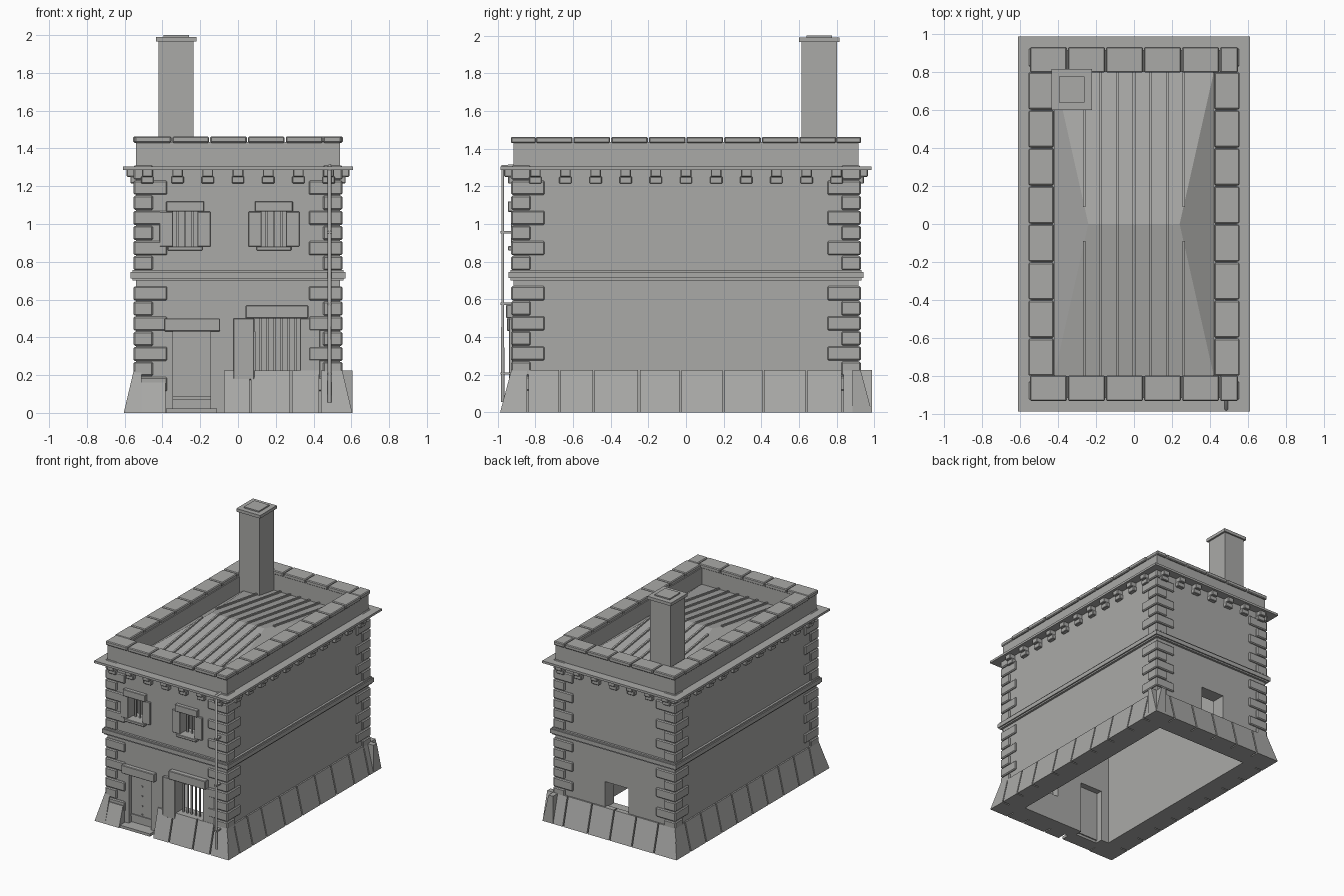
import bpy, bmesh

cube = bpy.data.objects.get("Cube")
if cube:
    bpy.data.objects.remove(cube, do_unlink=True)

stone = bpy.data.materials.new("warm grey stone")
stone.use_nodes = True
GREY = (0.40, 0.40, 0.39, 1)
stone.diffuse_color = GREY
stone.node_tree.nodes["Principled BSDF"].inputs["Base Color"].default_value = GREY

WX, WY = 0.54, 0.915          # outer wall half sizes
IX, IY = 0.415, 0.80          # inner wall half sizes
BX, BY = 0.605, 0.987         # foot of the plinth
SIDES = ("front", "back", "right", "left")


def place(side, u, v, z):
    """u runs along a wall, v points out of it."""
    return {"front": (u, -v, z), "back": (u, v, z),
            "right": (v, u, z), "left": (-v, u, z)}[side]


def wall(side):
    return (WY, WX) if side in ("front", "back") else (WX, WY)


def prism(bm, bottom, top):
    lo = [bm.verts.new(p) for p in bottom]
    hi = [bm.verts.new(p) for p in top]
    bm.faces.new(lo)
    bm.faces.new(hi)
    n = len(lo)
    for i in range(n):
        j = (i + 1) % n
        bm.faces.new((lo[i], lo[j], hi[j], hi[i]))


def block(bm, side, u0, u1, v0, v1, z0, z1):
    ring = ((u0, v0), (u1, v0), (u1, v1), (u0, v1))
    prism(bm, [place(side, u, v, z0) for u, v in ring],
          [place(side, u, v, z1) for u, v in ring])


def box(bm, x0, x1, y0, y1, z0, z1):
    block(bm, "back", x0, x1, y0, y1, z0, z1)


def finish(bm, name, bevel=0):
    bmesh.ops.recalc_face_normals(bm, faces=bm.faces)
    mesh = bpy.data.meshes.new(name)
    bm.to_mesh(mesh)
    bm.free()
    mesh.materials.append(stone)
    ob = bpy.data.objects.new(name, mesh)
    bpy.context.collection.objects.link(ob)
    if bevel:
        mod = ob.modifiers.new("worn edges", "BEVEL")
        mod.width = bevel
        mod.segments = 1
    return ob


def boxes(name, items, bevel=0):
    bm = bmesh.new()
    for item in items:
        box(bm, *item)
    return finish(bm, name, bevel)


def rings(name, levels):
    """Bands round the building: outward reach, bottom, top."""
    bm = bmesh.new()
    for out, z0, z1 in levels:
        for side in SIDES:
            v, u = wall(side)
            end = u + out if side in ("front", "back") else u - 0.02
            block(bm, side, -end, end, v - 0.02, v + out, z0, z1)
    return finish(bm, name)


# Hollow walls with the openings cut through
walls = boxes("walls", [(-WX, WX, -WY, WY, 0, 1.435)])
openings = [(-IX, IX, -IY, IY, -0.1, 1.6),
            (-0.345, -0.145, -1, -0.7, -0.05, 0.43),
            (0.085, 0.33, -1, -0.7, 0.225, 0.5),
            (-0.345, -0.215, -1, -0.7, 0.88, 1.065),
            (0.125, 0.255, -1, -0.7, 0.88, 1.065),
            (-0.12, 0.09, 0.7, 1, 0.215, 0.43)]
for item in openings:
    cutter = boxes("opening_cutter", [item])
    cutter.hide_render = True
    mod = walls.modifiers.new("opening", "BOOLEAN")
    mod.object = cutter
    mod.solver = "EXACT"
    bpy.context.view_layer.objects.active = walls
    bpy.ops.object.modifier_apply(modifier=mod.name)
    bpy.data.objects.remove(cutter, do_unlink=True)

# Battered plinth stones; the back corner on +x is square, the rest mitred
joints = {"front": (-0.08, 0.065, 0.28, 0.435, BX),
          "back": (-BX, -0.4, -0.2, 0, 0.2, 0.42, BX),
          "right": (-BY, -0.84, -0.67, -0.49, -0.25, -0.03, 0.2, 0.41, 0.64, 0.83, BY),
          "left": (-BY, -0.8, -0.6, -0.4, -0.2, 0, 0.2, 0.4, 0.6, 0.8, BY)}
bm = bmesh.new()
for side, cuts in joints.items():
    v, end = wall(side)
    foot = BY if side in ("front", "back") else BX
    for a, b in zip(cuts, cuts[1:]):
        a0, b0 = a + 0.005, b - 0.005
        a1, b1 = a0, b0
        if a == cuts[0] and side != "front":
            a0, a1 = a, -end - 0.01
        if b == cuts[-1]:
            square = side in ("back", "right")
            b0, b1 = b, (b if square else end + 0.01)
        prism(bm, [place(side, *p, 0) for p in ((a0, v - 0.03), (b0, v - 0.03), (b0, foot), (a0, foot))],
              [place(side, *p, 0.225) for p in ((a1, v - 0.03), (b1, v - 0.03), (b1, v + 0.012), (a1, v + 0.012))])
# low stone left of the door
prism(bm, [place("front", *p, 0) for p in ((-BX, 0.89), (-0.385, 0.89), (-0.385, BY), (-BX, BY))],
      [place("front", *p, 0.16) for p in ((-0.555, 0.89), (-0.385, 0.89), (-0.385, 0.935), (-0.555, 0.935))])
finish(bm, "plinth")

# Corner quoins, alternating long and short
bm = bmesh.new()
for side in SIDES:
    v, end = wall(side)
    for sign in (-1, 1):
        for row in range(15):
            z = 0.113 + row * 0.08
            if 0.69 < z + 0.04 < 0.76:
                continue
            is_long = row % 2 == 0 if z < 0.7 else row % 2 == 1
            inner = end - (0.165 if is_long else 0.09)
            block(bm, side, *sorted((sign * inner, sign * (end + 0.012))),
                  v - 0.03, v + 0.013, z + 0.002, z + 0.077)
finish(bm, "quoins", 0.007)

# String course and cornice
rings("string_course", [(0.018, 0.7, 0.757), (0.028, 0.712, 0.745)])
rings("cornice", [(0.07, 1.287, 1.305)])

# Brackets under the cornice
bm = bmesh.new()
for side in SIDES:
    v, end = wall(side)
    count = 7 if side in ("front", "back") else 11
    for i in range(count):
        c = (i - (count - 1) / 2) * 0.16
        block(bm, side, c - 0.028, c + 0.028, v - 0.02, v + 0.05, 1.25, 1.29)
        block(bm, side, c - 0.033, c + 0.033, v - 0.02, v + 0.03, 1.215, 1.252)
finish(bm, "cornice_brackets", 0.004)

# Coping stones on the parapet
bm = bmesh.new()
for side in SIDES:
    v, end = wall(side)
    short = side in ("front", "back")
    start, stop, count = (-0.55, 0.55, 6) if short else (-0.8, 0.8, 8)
    edges = [start + 0.2 * i for i in range(count)] + [stop]
    for a, b in zip(edges, edges[1:]):
        block(bm, side, a + 0.003, b - 0.003, v - 0.118, v + 0.015, 1.43, 1.463)
finish(bm, "coping", 0.006)

# Hipped roof sunk behind the parapet, with standing seams
EAVE, RIDGE = 1.30, 1.42
bm = bmesh.new()
corners = [bm.verts.new((x, y, EAVE)) for x, y in ((-0.42, -IY), (0.42, -IY), (0.42, IY), (-0.42, IY))]
west, east = (bm.verts.new((x, 0, RIDGE)) for x in (-0.24, 0.24))
a, b, c, d = corners
for face in ((a, b, east, west), (c, d, west, east), (b, c, east), (d, a, west)):
    bm.faces.new(face)
finish(bm, "roof")

bm = bmesh.new()
for i in range(-3, 4):
    x = i * 0.087
    near = 0.09 if abs(i) == 3 else 0
    for sign in (-1, 1):
        top = RIDGE - (RIDGE - EAVE) * near / IY
        line = ((sign * near, top), (sign * IY, EAVE))
        loop = [(y, z - 0.004) for y, z in line] + [(y, z + 0.012) for y, z in reversed(line)]
        prism(bm, [(x - 0.007, y, z) for y, z in loop], [(x + 0.007, y, z) for y, z in loop])
finish(bm, "roof_seams")

# Chimney
boxes("chimney", [(-0.42, -0.235, 0.612, 0.802, 1.25, 1.97),
                  (-0.435, -0.22, 0.6, 0.815, 1.965, 1.99),
                  (-0.395, -0.26, 0.64, 0.775, 1.985, 2.0)])

# Upper windows
for name, c in (("left_upper_window", 0.19), ("right_upper_window", -0.28)):
    boxes(name + "_surround", [
        (c - 0.135, c - 0.065, -0.93, -0.86, 0.88, 1.065),
        (c + 0.065, c + 0.135, -0.93, -0.86, 0.88, 1.065),
        (c - 0.1, c + 0.1, -0.945, -0.86, 1.065, 1.12),
        (c - 0.092, c + 0.092, -0.945, -0.86, 0.86, 0.882)], 0.003)
    boxes(name + "_bars", [(c + o - 0.006, c + o + 0.006, -0.87, -0.858, 0.88, 1.065)
                           for o in (-0.04, 0, 0.04)])

# Lower window
boxes("lower_window_surround", [
    (-0.025, 0.087, -0.94, -0.86, 0.175, 0.5),
    (0.328, 0.435, -0.925, -0.86, 0.18, 0.5),
    (0.04, 0.372, -0.955, -0.86, 0.5, 0.57)], 0.004)
boxes("lower_window_bars", [(0.115 + 0.037 * i, 0.127 + 0.037 * i, -0.88, -0.868, 0.225, 0.5)
                            for i in range(6)])

# Door with lintel, step and studs
boxes("door", [(-0.345, -0.145, -0.88, -0.85, 0.02, 0.43),
               (-0.345, -0.145, -0.888, -0.875, 0.07, 0.09)])
boxes("door_studs", [(-0.253, -0.243, -0.887, -0.878, z, z + 0.01)
                     for z in (0.1, 0.17, 0.25, 0.33)])
boxes("door_lintel", [(-0.39, -0.095, -0.95, -0.86, 0.432, 0.5)], 0.004)
boxes("door_step", [(-0.38, -0.11, -0.98, -0.86, 0, 0.022)])

# Drainpipe with its spout and clamps
path = bpy.data.curves.new("drainpipe", "CURVE")
path.dimensions = "3D"
path.bevel_depth = 0.01
path.bevel_resolution = 1
path.use_fill_caps = True
line = path.splines.new("POLY")
line.points.add(2)
for point, co in zip(line.points, ((0.485, -0.973, 0.055), (0.485, -0.973, 1.308), (0.485, -0.79, 1.308))):
    point.co = (*co, 1)
path.materials.append(stone)
bpy.context.collection.objects.link(bpy.data.objects.new("drainpipe", path))
boxes("pipe_clamps", [(0.472, 0.498, -0.986, -0.9, z, z + 0.012) for z in (0.2, 0.57, 0.95)])
